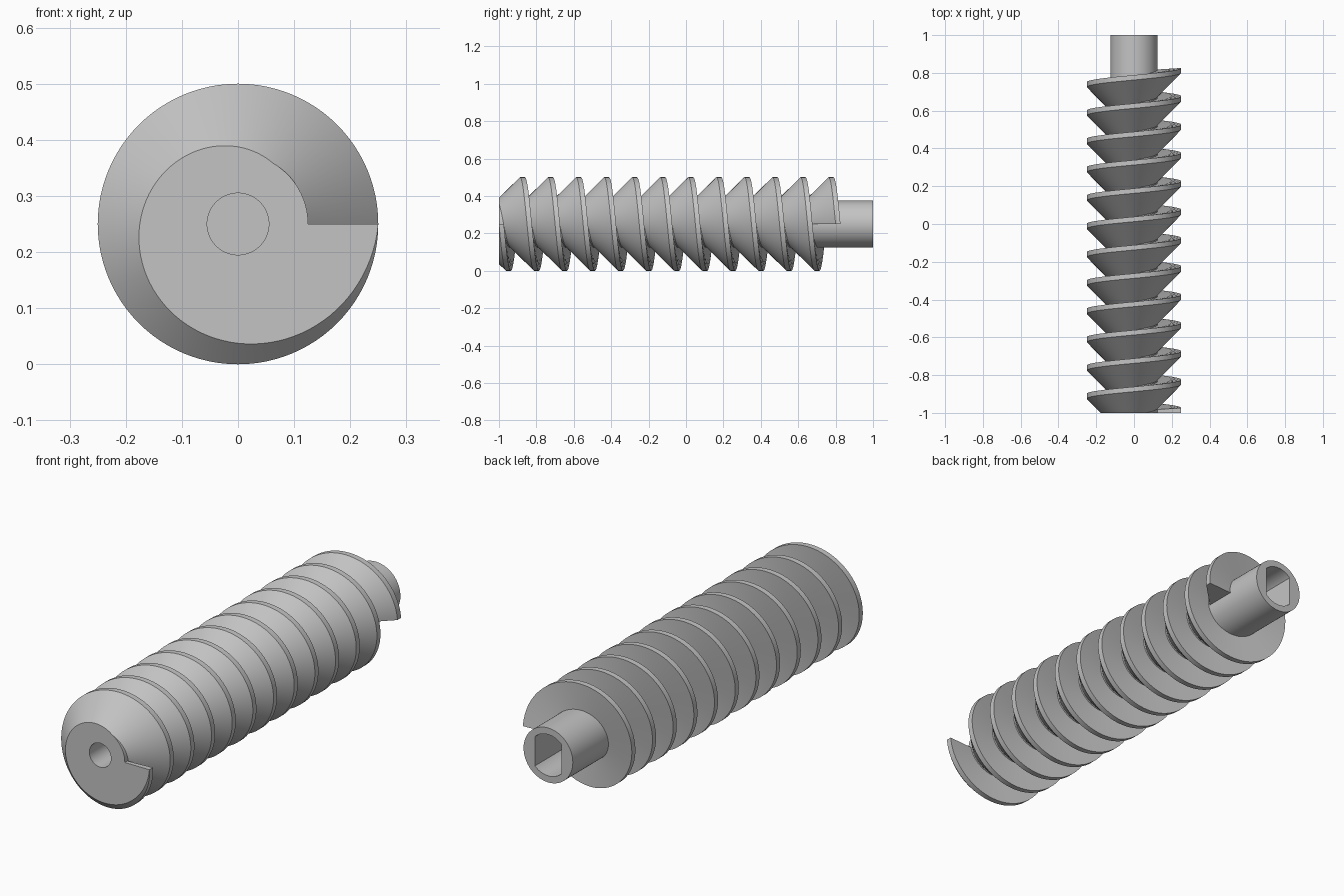
import bpy, bmesh
from math import cos, sin, tau, radians, sqrt
from mathutils import Vector

cube = bpy.data.objects.get("Cube")
if cube:
    bpy.data.objects.remove(cube, do_unlink=True)

AXIS_Z = 0.25
CORE_R, CREST_R = 0.125, 0.25
FRONT, BACK = -1.0, 1.0
PITCH, TURNS = 0.15, 12
SIDES = 96

grey = bpy.data.materials.new("plain_grey")
grey.use_nodes = True
grey.diffuse_color = (0.55, 0.55, 0.55, 1)
grey.node_tree.nodes["Principled BSDF"].inputs["Base Color"].default_value = (0.55, 0.55, 0.55, 1)


def polar(r, angle, y):
    return Vector((r * cos(angle), y, AXIS_Z + r * sin(angle)))


def loft(bm, rings, closed):
    """Bridge successive rings of points and cap both ends."""
    rows = [[bm.verts.new(p) for p in ring] for ring in rings]
    n = len(rows[0])
    for a, b in zip(rows, rows[1:]):
        for i in range(n):
            j = (i + 1) % n
            bm.faces.new((a[i], a[j], b[j], b[i]))
    if closed:
        bm.faces.new(rows[0])
        bm.faces.new(rows[-1])


def finish(bm, name):
    bmesh.ops.recalc_face_normals(bm, faces=bm.faces)
    mesh = bpy.data.meshes.new(name)
    bm.to_mesh(mesh)
    bm.free()
    mesh.materials.append(grey)
    obj = bpy.data.objects.new(name, mesh)
    bpy.context.collection.objects.link(obj)
    bpy.ops.object.select_all(action='DESELECT')
    obj.select_set(True)
    bpy.context.view_layer.objects.active = obj
    bpy.ops.object.shade_smooth_by_angle(angle=radians(30))
    return obj


# Core shaft with a round front hole and a double-flat drive socket at the back
def circle(r):
    return lambda a: r


def double_flat(a, r=0.095):
    return min(r, r * sqrt(0.5) / max(abs(cos(a)), 0.001))


sections = [
    (circle(0.055), FRONT + 0.2),
    (circle(0.055), FRONT),
    (circle(CORE_R), FRONT),
    (circle(CORE_R), BACK),
    (double_flat, BACK),
    (double_flat, BACK - 0.25),
]
angles = [tau * i / SIDES for i in range(SIDES)]
bm = bmesh.new()
loft(bm, [[polar(f(a), a, y) for a in angles] for f, y in sections], True)
finish(bm, "core_shaft")

# Helical thread: sloped front flank, narrow crest, steep back flank
profile = [
    (CORE_R - 0.001, -0.126),
    (CREST_R, 0.0),
    (CREST_R, 0.026),
    (CORE_R - 0.001, 0.018),
]
bm = bmesh.new()
rings = []
for step in range(TURNS * SIDES + 1):
    t = step / SIDES
    rings.append([polar(r, -tau * t, FRONT + PITCH * t + dy) for r, dy in profile])
loft(bm, rings, True)

# Trim the thread flush with the front face and close the cut
bmesh.ops.bisect_plane(bm, geom=bm.verts[:] + bm.edges[:] + bm.faces[:], dist=1e-5,
                       plane_co=(0, FRONT, 0), plane_no=(0, 1, 0), clear_inner=True)
rim = [e for e in bm.edges if e.is_boundary]
cap = bmesh.ops.holes_fill(bm, edges=rim, sides=0)["faces"]
bmesh.ops.triangulate(bm, faces=cap)
finish(bm, "helical_thread")
